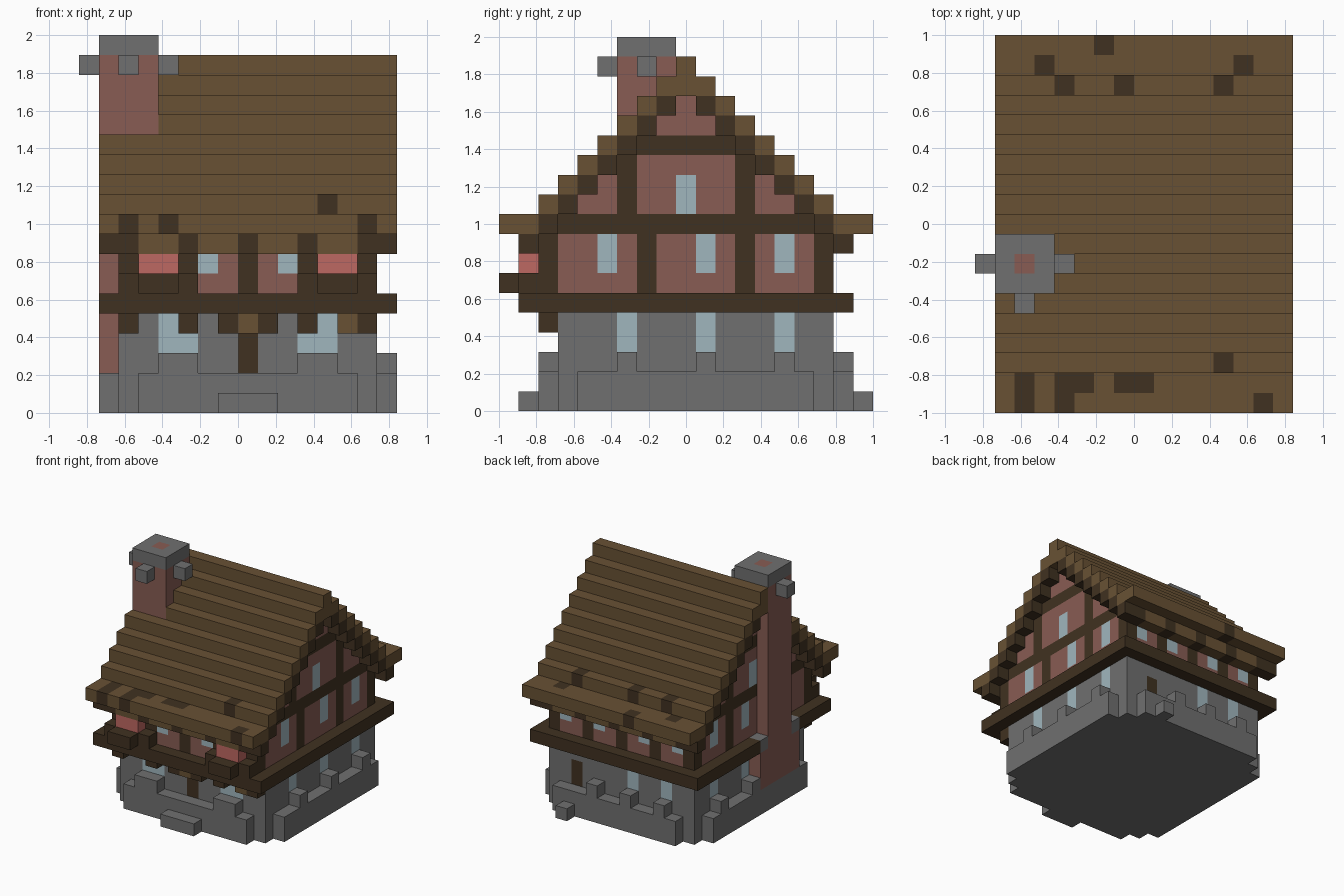
import bpy, bmesh
from mathutils import Vector

cube = bpy.data.objects.get("Cube")
if cube:
    bpy.data.objects.remove(cube, do_unlink=True)

UNIT = 2 / 19
ORIGIN = Vector((-8, -9.5, 0))

COLOURS = {
    "roof_brown": (0.140, 0.083, 0.034),
    "dark_timber": (0.051, 0.031, 0.015),
    "red_plaster": (0.246, 0.107, 0.087),
    "grey_stone": (0.162, 0.162, 0.162),
    "pale_glass": (0.352, 0.468, 0.515),
    "pink_flowers": (0.515, 0.138, 0.122),
}
BROWN, DARK, RED, STONE, GLASS, PINK = COLOURS
materials = {}
for name, rgb in COLOURS.items():
    mat = bpy.data.materials.new(name)
    mat.use_nodes = True
    mat.diffuse_color = (*rgb, 1)
    bsdf = mat.node_tree.nodes["Principled BSDF"]
    bsdf.inputs["Base Color"].default_value = (*rgb, 1)
    bsdf.inputs["Roughness"].default_value = 0.9
    materials[name] = mat

cells = {}


def block(part, colour, x, y, z):
    """Fill a block of unit cells; each axis is a (start, end) pair or one index."""
    spans = [range(*a) if isinstance(a, tuple) else (a,) for a in (x, y, z)]
    for i in spans[0]:
        for j in spans[1]:
            for k in spans[2]:
                cells[i, j, k] = (part, colour)


BODY_X, WIDE_X = (2, 15), (1, 16)
SIDES = (2, 14)
POSTS_X = (2, 5, 8, 11, 14)

# Stone ground floor and plinth
block("stone_walls", STONE, BODY_X, (3, 17), (0, 5))
for y in (2, 17):
    block("plinth", STONE, (3, 14), y, (0, 2))
for x in (1, 15):
    block("plinth", STONE, x, (4, 16), (0, 2))
    for y in (6, 10, 14):
        block("plinth", STONE, x, y, 2)
for x in ((4, 6), (11, 13)):
    block("plinth", STONE, x, 2, 2)
for x in (4, 7, 10):
    block("plinth", STONE, x, 17, 2)
block("front_step", STONE, (7, 10), 1, 0)
block("back_step", STONE, 12, 18, 0)

# Upper floor and gables
block("upper_walls", RED, BODY_X, (2, 17), (5, 10))
for z in range(10, 16):
    block("gable_walls", RED, BODY_X, (z - 7, 26 - z), z)

# Timber frame
block("timber_frame", DARK, WIDE_X, (1, 18), 5)
block("timber_frame", DARK, BODY_X, (2, 17), 9)
for x in SIDES:
    for y in (2, 7, 12, 16):
        block("timber_frame", DARK, x, y, (6, 9))
    for y in (6, 12):
        block("timber_frame", DARK, x, y, (10, 13))
    block("timber_frame", DARK, x, (6, 13), 13)
for x in POSTS_X:
    for y in (2, 16):
        block("timber_frame", DARK, x, y, (6, 9))
for x in (2, 5, 7, 9, 11, 14):
    block("front_brackets", DARK, x, 2, 4)

# Windows and doors
for x in SIDES:
    for y in (6, 10, 14):
        block("side_windows", GLASS, x, y, (3, 5))
    for y in (5, 10, 14):
        block("side_windows", GLASS, x, y, (7, 9))
    block("gable_windows", GLASS, x, 9, (10, 12))
for x in ((4, 6), (11, 13)):
    block("front_windows", GLASS, x, 3, (3, 5))
for x in (6, 10):
    block("front_windows", GLASS, x, 2, (7, 9))
for x in (3, 6, 10, 13):
    block("back_windows", GLASS, x, 16, (7, 9))
for x in (4, 7):
    block("back_windows", GLASS, x, 16, (3, 5))
block("front_door", DARK, 8, 3, (2, 4))
block("back_door", DARK, 12, 16, (2, 4))
block("door_lamp", BROWN, 8, 2, 4)
block("hanging_sign", BROWN, 13, 2, 4)

# Flower boxes
for x in (2, 11):
    block("flower_boxes", DARK, (x, x + 4), 1, 6)
    block("flower_boxes", DARK, (x + 1, x + 3), 0, 6)
    block("flowers", PINK, (x + 1, x + 3), 1, 7)

# Stepped roof with dark rafters beneath it
for z in range(9, 18):
    for low, y in ((z - 8, z - 7), (26 - z, 25 - z)):
        if z < 16:
            block("rafters", DARK, WIDE_X, y, z)
        if z > 9:
            block("roof", BROWN, WIDE_X, low, z)
block("roof", BROWN, WIDE_X, (8, 11), 16)
for y in ((0, 2), (17, 19)):
    block("roof", BROWN, WIDE_X, y, 9)
for y in (1, 17):
    block("eaves", BROWN, WIDE_X, y, 8)
    for x in POSTS_X + (1, 15):
        block("eaves", DARK, x, y, 8)

# Dark roof patches
for x, y, z in ((2, (0, 2), 9), (4, (0, 2), 9), (5, 1, 9), ((7, 9), 1, 9),
                (14, 0, 9), (12, 2, 10), (6, 18, 9), (3, 17, 9), (13, 17, 9),
                (4, 16, 10), (7, 16, 10), (12, 16, 10)):
    block("roof", DARK, x, y, z)

# Chimney
block("chimney", RED, 1, (5, 10), (2, 5))
block("chimney", STONE, 1, (5, 10), 5)
block("chimney", RED, 1, (6, 9), (5, 10))
block("chimney", RED, (1, 4), (6, 9), (9, 18))
block("chimney_cap", STONE, (1, 4), (6, 9), 18)
block("chimney_cap", RED, 2, 7, 18)
for x, y in ((0, 7), (4, 7), (2, 5)):
    block("chimney_cap", STONE, x, y, 17)


def build(part):
    """Make one object from the exposed cell faces of a part."""
    bm = bmesh.new()
    verts, slots = {}, []

    def vert(p):
        key = tuple(p)
        if key not in verts:
            verts[key] = bm.verts.new((Vector(p) + ORIGIN) * UNIT)
        return verts[key]

    for cell, (owner, colour) in cells.items():
        if owner != part:
            continue
        if colour not in slots:
            slots.append(colour)
        for axis in range(3):
            for side in (0, 1):
                near = list(cell)
                near[axis] += 2 * side - 1
                if tuple(near) in cells:
                    continue
                ring = []
                for u, v in ((0, 0), (1, 0), (1, 1), (0, 1)):
                    p = list(cell)
                    p[axis] += side
                    p[(axis + 1) % 3] += u
                    p[(axis + 2) % 3] += v
                    ring.append(vert(p))
                face = bm.faces.new(ring if side else ring[::-1])
                face.material_index = slots.index(colour)
    if bm.faces:
        bmesh.ops.dissolve_limit(bm, angle_limit=0.01, verts=bm.verts[:],
                                 edges=bm.edges[:], delimit={'MATERIAL'})
        mesh = bpy.data.meshes.new(part)
        bm.to_mesh(mesh)
        for colour in slots:
            mesh.materials.append(materials[colour])
        obj = bpy.data.objects.new(part, mesh)
        bpy.context.collection.objects.link(obj)
    bm.free()


for part in sorted({owner for owner, _ in cells.values()}):
    build(part)
